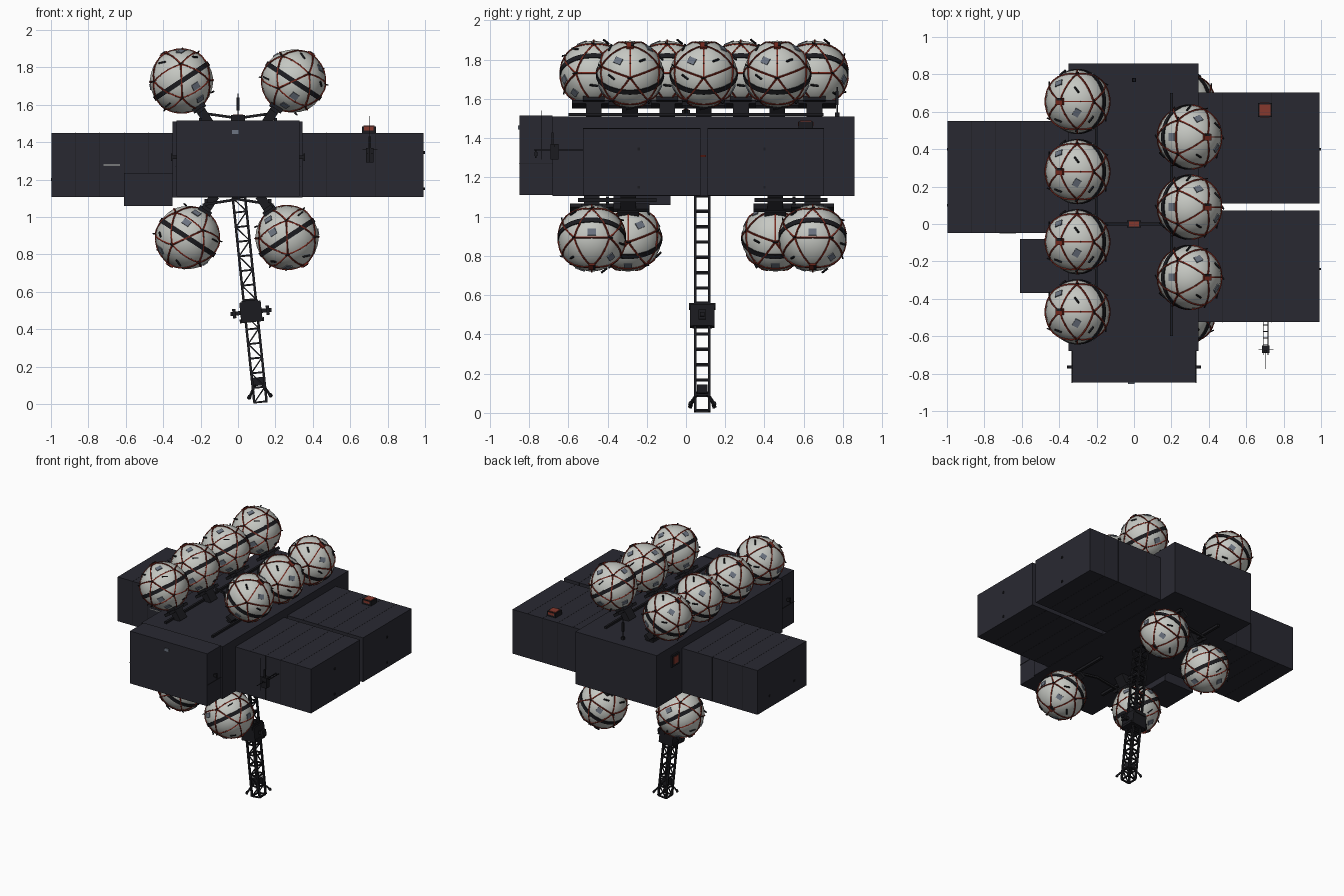
import bpy, bmesh, math
from mathutils import Vector as V, Matrix as M

if "Cube" in bpy.data.objects:
    bpy.data.objects.remove(bpy.data.objects["Cube"])

COL = {"hull_charcoal": (0.022, 0.022, 0.031), "frame_black": (0.011, 0.011, 0.014),
       "tank_white": (0.56, 0.575, 0.54), "strap_red": (0.19, 0.022, 0.013),
       "marker_red": (0.24, 0.04, 0.026), "plate_grey": (0.15, 0.175, 0.22)}
MATS = []
for n, c in COL.items():
    m = bpy.data.materials.new(n)
    m.diffuse_color = (*c, 1)
    m.use_nodes = True
    m.node_tree.nodes["Principled BSDF"].inputs["Base Color"].default_value = m.diffuse_color
    MATS.append(m)
HULL, BLACK, WHITE, STRAP, RED, GREY = range(6)


def tint(verts, mi):
    for f in {f for v in verts for f in v.link_faces}:
        f.material_index = mi


def box(bm, c, s, mi=HULL, rot=None):
    mat = M.Translation(V(c)) @ (rot.to_4x4() if rot else M()) @ M.Diagonal((*s, 1))
    tint(bmesh.ops.create_cube(bm, size=1, matrix=mat)["verts"], mi)


def span(bm, x, y, z, mi=HULL):
    box(bm, [(a + b) / 2 for a, b in (x, y, z)], [b - a for a, b in (x, y, z)], mi)


def beam(bm, a, b, w, mi=BLACK, h=None):
    a, b = V(a), V(b)
    d = b - a
    box(bm, (a + b) / 2, (w, h or w, d.length), mi, d.to_track_quat('Z', 'Y').to_matrix())


def finish(bm, name):
    me = bpy.data.meshes.new(name)
    bm.to_mesh(me)
    bm.free()
    for m in MATS:
        me.materials.append(m)
    ob = bpy.data.objects.new(name, me)
    bpy.context.collection.objects.link(ob)
    return ob


# Main hull with narrower nose
bm = bmesh.new()
span(bm, (-.35, .345), (-.68, .858), (1.105, 1.51))
span(bm, (-.33, .33), (-.848, -.68), (1.11, 1.515))
for sx in (-1, 1):
    span(bm, sorted((sx * .33, sx * .333)), (-.85, -.53), (1.27, 1.273), BLACK)
    box(bm, (sx * .342, -.765, 1.32), (.03, .015, .02), BLACK)
    beam(bm, (sx * .355, -.765, 1.30), (sx * .355, -.765, 1.34), .007)
box(bm, (-.015, -.851, 1.455), (.034, .008, .02), GREY)
box(bm, (-.353, .64, 1.40), (.018, .09, .09), BLACK)
box(bm, (-.361, .64, 1.40), (.008, .055, .055), RED)
box(bm, (.35, .088, 1.31), (.02, .03, .01), STRAP)
finish(bm, "main_hull")


# Side cargo containers with panel seams
def container(name, x, y, z, seams):
    bm = bmesh.new()
    span(bm, x, y, z)
    e = .0008
    for i in range(1, seams + 1):
        c = x[0] + (x[1] - x[0]) * i / (seams + 1)
        span(bm, (c - .001, c + .001), (y[0] - e, y[1] + e), (z[0] - e, z[1] + e), BLACK)
    return finish(bm, name)


container("right_container_rear", (.345, .993), (.11, .703), (1.108, 1.45), 4)
container("right_container_front", (.345, .993), (-.525, .073), (1.108, 1.45), 4)
container("left_container", (-.997, -.35), (-.048, .55), (1.108, 1.45), 4)
container("left_small_container", (-.61, -.35), (-.37, -.08), (1.06, 1.235), 0)

# Small fittings on the containers
bm = bmesh.new()
box(bm, (.70, .61, 1.467), (.075, .075, .035), BLACK)
box(bm, (.70, .61, 1.485), (.06, .06, .008), RED)
box(bm, (.70, .61, 1.472), (.05, .08, .018), RED)
box(bm, (-.675, -.049, 1.278), (.09, .006, .004), WHITE)
for y in (-.24, .4):
    for z in (1.15, 1.345):
        box(bm, (.995, y, z), (.01, .012, .014), BLACK)
for y in (.1, .4):
    box(bm, (-.996, y, 1.2), (.008, .015, .015), BLACK)
finish(bm, "container_fittings")

# Boom antenna on the front of the right container
bm = bmesh.new()
for x in (-.011, .011):
    beam(bm, (.705 + x, -.52, 1.34), (.705 + x, -.70, 1.34), .004)
for i in range(4):
    y = -.54 - .035 * i
    beam(bm, (.69, y, 1.34), (.72, y, 1.34), .004)
box(bm, (.705, -.67, 1.33), (.04, .04, .08), BLACK)
beam(bm, (.705, -.68, 1.29), (.705, -.68, 1.43), .012)
beam(bm, (.705, -.735, 1.29), (.705, -.735, 1.54), .003)
beam(bm, (.705, -.66, 1.34), (.705, -.775, 1.34), .004)
beam(bm, (.665, -.67, 1.36), (.745, -.67, 1.36), .004)
finish(bm, "boom_antenna")

# Roof mast
bm = bmesh.new()
box(bm, (0, .77, 1.52), (.022, .022, .02), BLACK)
beam(bm, (0, .77, 1.51), (0, .77, 1.66), .007)
beam(bm, (0, .77, 1.57), (0, .77, 1.64), .014)
finish(bm, "roof_mast")

# Rails and cross braces above and below the hull
bm = bmesh.new()
for sx in (-1, 1):
    beam(bm, (sx * .20, -.60, 1.52), (sx * .20, .70, 1.52), .016)
    beam(bm, (sx * .17, -.55, 1.085), (sx * .17, -.15, 1.085), .02)
    beam(bm, (sx * .17, .35, 1.085), (sx * .17, .72, 1.085), .02)
    beam(bm, (0, 0, 1.528), (sx * .19, 0, 1.555), .014)
    for y in (-.4, .55):
        beam(bm, (0, y, 1.095), (sx * .19, y, 1.065), .014)
box(bm, (0, 0, 1.53), (.075, .04, .028), BLACK)
box(bm, (0, 0, 1.544), (.055, .026, .008), RED)
finish(bm, "hull_rails")

# Spherical tank: faceted straps on icosahedron edges, equator band, fittings
R = .171


def tank_mesh():
    bm = bmesh.new()
    vs = bmesh.ops.create_icosphere(bm, subdivisions=3, radius=R)["verts"]
    tint(vs, WHITE)
    for f in bm.faces:
        f.smooth = True
    ico = bmesh.new()
    bmesh.ops.create_icosphere(ico, subdivisions=1, radius=1)
    for e in ico.edges:                      # red straps
        a, b = (v.co.normalized() for v in e.verts)
        pts = [a.lerp(b, i / 5).normalized() * (R + .0005) for i in range(6)]
        for p, q in zip(pts, pts[1:]):
            beam(bm, p, q, .0075, STRAP)
    for v in ico.verts:                      # strap nodes with pegs
        d = v.co.normalized()
        beam(bm, d * (R - .003), d * (R + .004), .014, STRAP)
        if abs(d.z) < .9:
            side = d.cross(V((0, 0, 1))).normalized() * .012
            beam(bm, d * R - side, d * (R + .014) + side, .006)
    ico.faces.ensure_lookup_table()
    for i, f in enumerate(ico.faces):        # grey plates and black pegs
        d = f.calc_center_median().normalized()
        if abs(d.z) < .3:
            d = (d + V((0, 0, .22 if d.z > 0 else -.22))).normalized()
        if i % 3 == 0:
            beam(bm, d * (R - .006), d * (R + .002), .042, GREY, .034)
        elif i % 3 == 1:
            t = d.cross(V((.3, .2, 1))).normalized() * .02
            beam(bm, d * R - t, d * (R + .01) + t, .008)
    ico.free()
    n = 40                                   # equator band
    ring = []
    for i in range(n):
        a = 2 * math.pi * i / n
        ring.append([bm.verts.new((r * math.cos(a), r * math.sin(a), z))
                     for r, z in ((R - .004, -.013), (R + .003, -.013), (R + .003, .013), (R - .004, .013))])
    for i in range(n):
        p, q = ring[i], ring[(i + 1) % n]
        for k in range(4):
            bm.faces.new((p[k], q[k], q[(k + 1) % 4], p[(k + 1) % 4])).material_index = BLACK
    box(bm, (0, 0, R), (.045, .035, .016), STRAP)    # outer pole cap
    box(bm, (0, .012, R + .004), (.03, .014, .016), BLACK)
    # docking collar at the inner pole
    box(bm, (0, 0, -R), (.075, .11, .026), BLACK)
    box(bm, (0, 0, -R - .014), (.05, .22, .02), BLACK)
    box(bm, (0, 0, -R - .054), (.05, .08, .085), BLACK)
    return finish(bm, "tank")


def place(ob, x, y, z, sx, sz):
    zax = V((sx * .55, 0, sz * .84)).normalized()
    yax = V((0, 1, 0))
    rot = M((yax.cross(zax), yax, zax)).transposed()
    ob.matrix_world = M.Translation((x, y, z)) @ rot.to_4x4()


spots = [(-.302, y, 1.727, -1, 1) for y in (.655, .28, -.095, -.47)]
spots += [(.297, y, 1.727, 1, 1) for y in (.465, .09, -.285)]
spots += [(-.27, y, .89, -1, -1) for y in (.455, -.295)]
spots += [(.262, y, .89, 1, -1) for y in (.645, -.48)]
tank = tank_mesh()
for i, s in enumerate(spots):
    ob = tank
    if i:
        ob = bpy.data.objects.new("tank_%d" % i, tank.data)
        bpy.context.collection.objects.link(ob)
    place(ob, *s)

# Leaning lattice mast under the hull
bm = bmesh.new()
top, bot = V((.005, .083, 1.105)), V((.12, .083, .011))
ax = (bot - top).normalized()
side = V((-ax.z, 0, ax.x))


def pt(u, v, t):
    return top.lerp(bot, t) + side * u * .033 + V((0, v * .036, 0))


N = 14
crn = [(-1, -1), (1, -1), (1, 1), (-1, 1)]
for c in crn:
    beam(bm, pt(*c, 0), pt(*c, 1), .013)
for i in range(N + 1):
    t = i / N
    for j in range(4):
        a, b = crn[j], crn[(j + 1) % 4]
        beam(bm, pt(*a, t), pt(*b, t), .010)
        if j % 2 == 0 and i < N:
            if (i + j // 2) % 2:
                a, b = b, a
            beam(bm, pt(*a, t), pt(*b, t + 1 / N), .007)
finish(bm, "lattice_mast")

# Equipment box halfway down and splayed feet at the tip
bm = bmesh.new()
rot = M((side, V((0, 1, 0)), -ax)).transposed()
mid = top.lerp(bot, .56)
box(bm, mid, (.115, .125, .11), BLACK, rot)
box(bm, mid + ax * .045, (.13, .10, .02), BLACK, rot)
box(bm, mid - ax * .05, (.09, .135, .025), BLACK, rot)
for s in (-1, 1):
    beam(bm, mid, mid + side * s * .11, .022)
    box(bm, mid + side * s * .09, (.018, .04, .05), BLACK, rot)
finish(bm, "mast_equipment_box")

bm = bmesh.new()
box(bm, top.lerp(bot, .9), (.055, .055, .045), BLACK, rot)
for u, v in crn:
    beam(bm, pt(u * .5, v * .5, .91), pt(u * 1.75, v * 1.75, .975), .010)
    beam(bm, pt(u * 1.6, v * 1.6, .965), pt(u * 1.85, v * 1.75, .98), .015)
finish(bm, "mast_feet")
